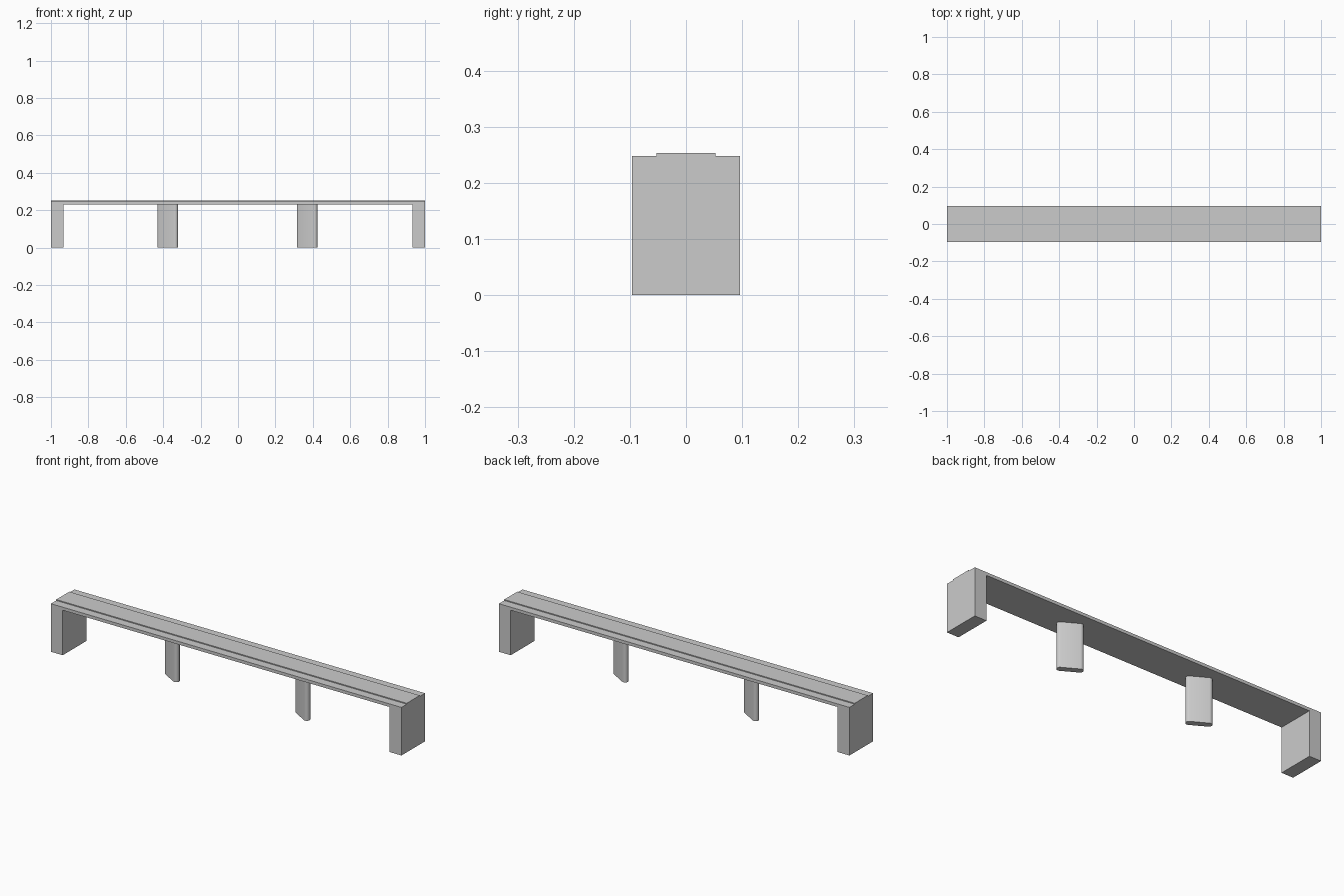
import bpy, bmesh
from math import sin, cos, pi, radians

if "Cube" in bpy.data.objects:
    bpy.data.objects.remove(bpy.data.objects["Cube"])


def extrude(name, points, direction, smooth=False):
    """Build a solid by sweeping a closed 3D outline along a direction."""
    bm = bmesh.new()
    face = bm.faces.new([bm.verts.new(p) for p in points])
    out = bmesh.ops.extrude_face_region(bm, geom=[face])
    verts = [g for g in out["geom"] if isinstance(g, bmesh.types.BMVert)]
    bmesh.ops.translate(bm, verts=verts, vec=direction)
    bmesh.ops.recalc_face_normals(bm, faces=bm.faces)
    mesh = bpy.data.meshes.new(name)
    bm.to_mesh(mesh)
    bm.free()
    obj = bpy.data.objects.new(name, mesh)
    bpy.context.collection.objects.link(obj)
    if smooth:
        bpy.ops.object.select_all(action='DESELECT')
        obj.select_set(True)
        bpy.context.view_layer.objects.active = obj
        bpy.ops.object.shade_smooth_by_angle(angle=radians(35))
    return obj


HALF_WIDTH, ROAD, DECK_BOTTOM, DECK_TOP, ROAD_TOP = 0.096, 0.053, 0.232, 0.248, 0.253

# Bridge deck: side walks with a raised roadway, and solid end supports
right_side = [(HALF_WIDTH, DECK_TOP), (ROAD, DECK_TOP), (ROAD, ROAD_TOP)]
left_side = [(-y, z) for y, z in reversed(right_side)]
base = [(-HALF_WIDTH, DECK_BOTTOM), (HALF_WIDTH, DECK_BOTTOM)]
section = base + right_side + left_side
extrude("bridge_deck", [(-1, y, z) for y, z in section], (2, 0, 0))

for side, x0 in (("left", -1.0), ("right", 0.933)):
    outline = [(x0, -HALF_WIDTH), (x0 + 0.067, -HALF_WIDTH),
               (x0 + 0.067, HALF_WIDTH), (x0, HALF_WIDTH)]
    extrude(side + "_abutment", [(x, y, 0) for x, y in outline], (0, 0, DECK_BOTTOM))

# Slanted wall piers with rounded ends
RADIUS, HALF_CORE, ANGLE, STEPS = 0.016, 0.045, radians(-30), 8
for side, cx in (("left", -0.375), ("right", 0.37)):
    outline = []
    for end in (1, -1):
        for i in range(STEPS + 1):
            a = -pi / 2 + pi * i / STEPS + (0 if end == 1 else pi)
            u, v = end * HALF_CORE + RADIUS * cos(a), RADIUS * sin(a)
            outline.append((cx + u * cos(ANGLE) - v * sin(ANGLE),
                            u * sin(ANGLE) + v * cos(ANGLE), 0))
    extrude(side + "_pier", outline, (0, 0, DECK_BOTTOM), smooth=True)
